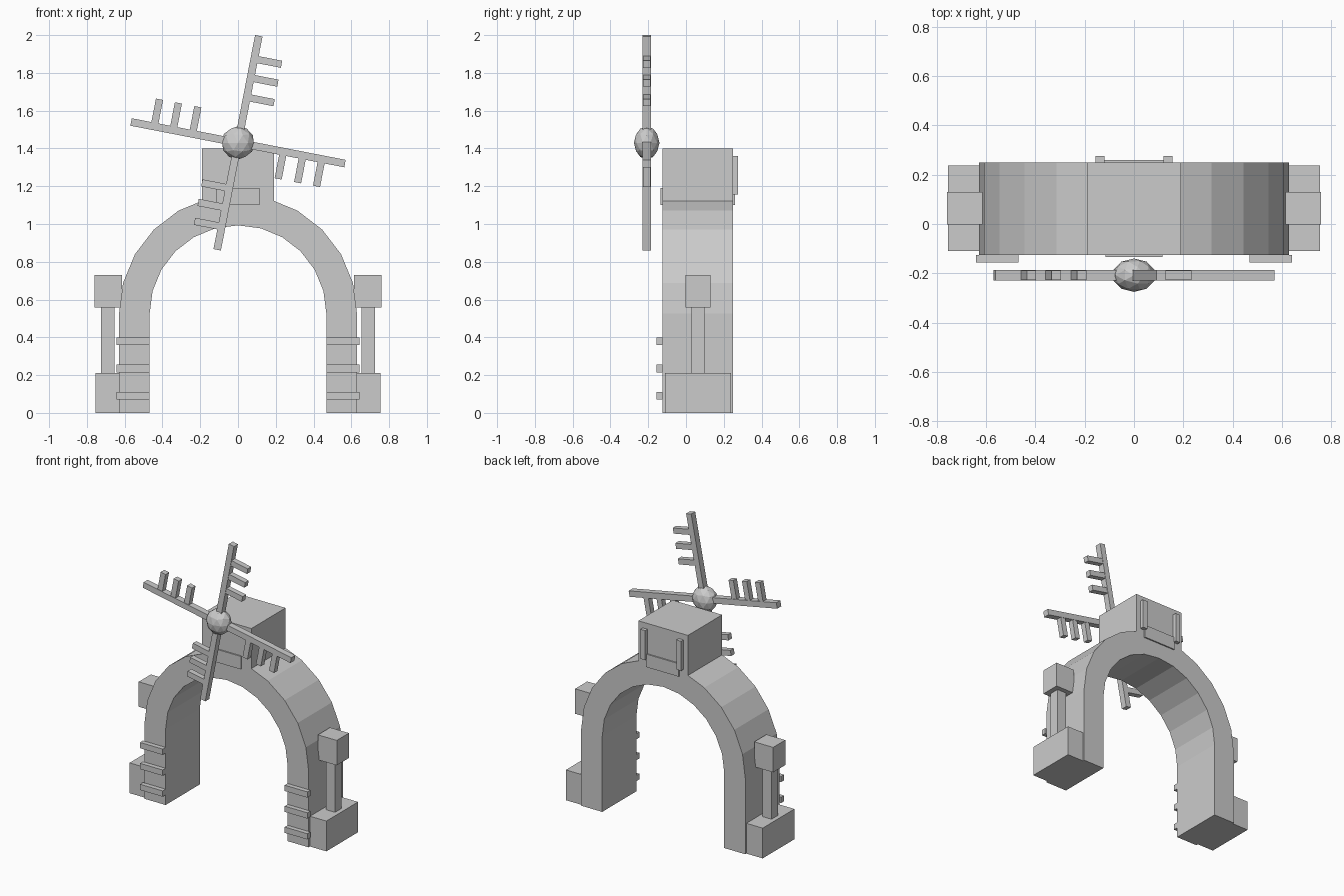
import bpy
import bmesh
from math import sin, cos, pi, radians
from mathutils import Matrix, Vector

cube = bpy.data.objects.get("Cube")
if cube:
    bpy.data.objects.remove(cube, do_unlink=True)

# Single plain stone grey
GREY = (0.6, 0.6, 0.6, 1.0)
grey = bpy.data.materials.new("plain_grey")
grey.use_nodes = True
grey.diffuse_color = GREY
grey.node_tree.nodes["Principled BSDF"].inputs["Base Color"].default_value = GREY


def finish(name, bm):
    bmesh.ops.recalc_face_normals(bm, faces=bm.faces)
    mesh = bpy.data.meshes.new(name)
    bm.to_mesh(mesh)
    bm.free()
    mesh.materials.append(grey)
    obj = bpy.data.objects.new(name, mesh)
    bpy.context.collection.objects.link(obj)
    return obj


def add_box(bm, low, high, matrix=Matrix()):
    low, high = Vector(low), Vector(high)
    size = Matrix.Diagonal(high - low).to_4x4()
    place = Matrix.Translation((low + high) / 2)
    bmesh.ops.create_cube(bm, size=1, matrix=matrix @ place @ size)


def box(name, low, high):
    bm = bmesh.new()
    add_box(bm, low, high)
    return finish(name, bm)


def side_box(name, low, high):
    """A box on the model's left and its mirror on the right."""
    box("left_" + name, low, high)
    box("right_" + name, (-high[0], low[1], low[2]), (-low[0], high[1], high[2]))


FRONT, BACK = -0.125, 0.25

# Arch: half rings on straight legs, extruded front to back
SPRING, OUTER, INNER, STEPS = 0.525, 0.63, 0.468, 12


def arch_line(radius):
    curve = [(radius * cos(pi * i / STEPS), SPRING + radius * sin(pi * i / STEPS))
             for i in range(STEPS + 1)]
    return [(radius, 0)] + curve + [(-radius, 0)]


bm = bmesh.new()
outline = arch_line(OUTER) + arch_line(INNER)[::-1]
face = bm.faces.new([bm.verts.new((x, FRONT, z)) for x, z in outline])
result = bmesh.ops.extrude_face_region(bm, geom=[face], use_keep_orig=True)
moved = [v for v in result["geom"] if isinstance(v, bmesh.types.BMVert)]
bmesh.ops.translate(bm, verts=moved, vec=(0, BACK - FRONT, 0))
finish("arch", bm)

# Block on the crown with its plates and back rails
box("crown_block", (-0.19, FRONT, 1.12), (0.19, BACK, 1.40))
box("front_plate", (-0.115, -0.134, 1.10), (0.115, FRONT, 1.19))
box("back_plate", (-0.125, BACK, 1.10), (0.125, 0.259, 1.19))
side_box("back_rail", (0.12, BACK, 1.155), (0.156, 0.276, 1.36))

# Side pedestals with posts and lamp heads
side_box("pedestal", (0.60, -0.11, 0), (0.755, 0.238, 0.21))
side_box("post", (0.655, 0.028, 0.20), (0.725, 0.098, 0.57))
side_box("post_head", (0.615, -0.003, 0.557), (0.76, 0.13, 0.73))

# Slats across the front of each leg
for i, z in enumerate((0.09, 0.235, 0.38)):
    side_box(f"leg_slat_{i + 1}", (0.468, -0.157, z - 0.02), (0.642, FRONT, z + 0.02))

# Hub: flattened faceted ball
HUB = Matrix.Translation((0, -0.208, 1.43))
bm = bmesh.new()
bmesh.ops.create_icosphere(bm, subdivisions=2, radius=0.088,
                           matrix=HUB @ Matrix.Diagonal((1, 0.77, 1, 1)))
finish("hub", bm)

# Four sails, each an arm with three rungs on its clockwise side
for i in range(4):
    turn = HUB @ Matrix.Rotation(radians(11 + 90 * i), 4, "Y")
    bm = bmesh.new()
    add_box(bm, (-0.02, -0.022, 0), (0.02, 0.022, 0.577), turn)
    for height in (0.245, 0.35, 0.452):
        add_box(bm, (0.015, -0.019, height - 0.019), (0.147, 0.019, height + 0.019), turn)
    finish(f"sail_{i + 1}", bm)
